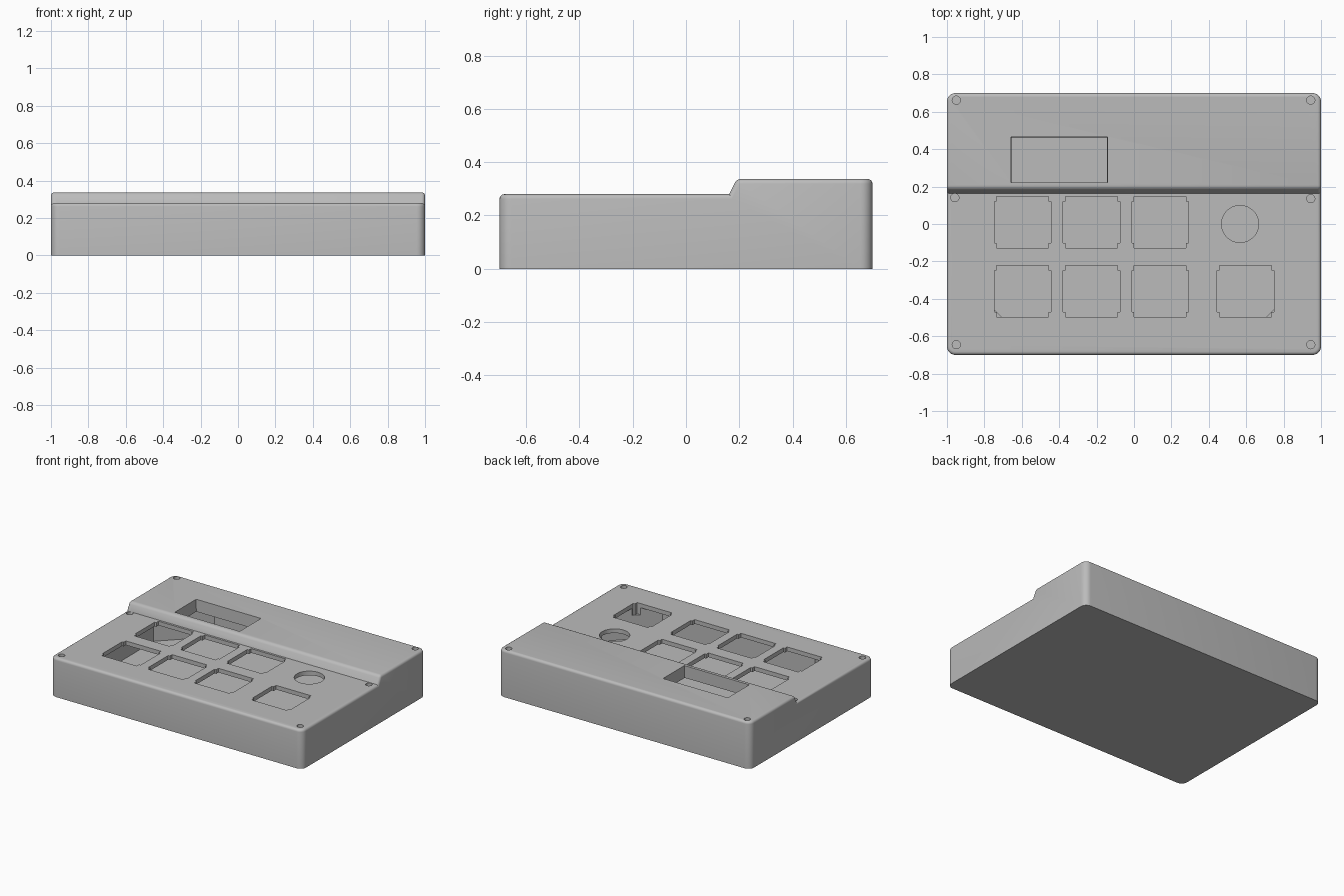
import bpy, bmesh, math

if "Cube" in bpy.data.objects:
    bpy.data.objects.remove(bpy.data.objects["Cube"])

grey = bpy.data.materials.new("plastic_grey")
grey.diffuse_color = (0.5, 0.5, 0.5, 1)
grey.use_nodes = True
grey.node_tree.nodes["Principled BSDF"].inputs["Base Color"].default_value = grey.diffuse_color


def new_object(name, bm):
    mesh = bpy.data.meshes.new(name)
    bmesh.ops.recalc_face_normals(bm, faces=bm.faces)
    bm.to_mesh(mesh)
    bm.free()
    mesh.materials.append(grey)
    ob = bpy.data.objects.new(name, mesh)
    bpy.context.collection.objects.link(ob)
    return ob


def add_prism(bm, points, direction):
    """Close a polygon and extrude it along a direction."""
    face = bm.faces.new([bm.verts.new(p) for p in points])
    ext = bmesh.ops.extrude_face_region(bm, geom=[face])
    verts = [v for v in ext["geom"] if isinstance(v, bmesh.types.BMVert)]
    bmesh.ops.translate(bm, verts=verts, vec=direction)


def cut(target, name, bm):
    """Subtract a cutter mesh from the target and discard it."""
    cutter = new_object(name, bm)
    cutter.hide_render = True
    mod = target.modifiers.new(name, 'BOOLEAN')
    mod.operation, mod.solver, mod.object = 'DIFFERENCE', 'EXACT', cutter
    bpy.context.view_layer.objects.active = target
    bpy.ops.object.modifier_apply(modifier=name)
    bpy.data.objects.remove(cutter, do_unlink=True)


def circle(x, y, z, r, n):
    return [(x + r * math.cos(2 * math.pi * i / n),
             y + r * math.sin(2 * math.pi * i / n), z) for i in range(n)]


# Case body: stepped side profile extruded across the width
bm = bmesh.new()
profile = [(-0.7, 0), (0.7, 0), (0.7, 0.337), (0.19, 0.337), (0.162, 0.28), (-0.7, 0.28)]
add_prism(bm, [(-1, y, z) for y, z in profile], (2, 0, 0))
bmesh.ops.recalc_face_normals(bm, faces=bm.faces)


def is_vertical(e):
    a, b = (v.co for v in e.verts)
    return abs(a.z - b.z) > 0.2


bmesh.ops.bevel(bm, geom=[e for e in bm.edges if is_vertical(e)], offset=0.045,
                segments=6, profile=0.5, affect='EDGES')
bm.normal_update()


# Rounded upper rim and step crest
def is_rim(e):
    if min(v.co.z for v in e.verts) < 0.2:
        return False
    za, zb = sorted(f.normal.z for f in e.link_faces)
    crest = all(abs(v.co.y - 0.19) < 0.01 for v in e.verts)
    return crest or (za < 0.1 and zb > 0.3)


bmesh.ops.bevel(bm, geom=[e for e in bm.edges if is_rim(e)], offset=0.018,
                segments=4, profile=0.5, affect='EDGES')
case = new_object("case", bm)

# Hollow interior with diagonal corner posts
bm = bmesh.new()
X, Y, C = 0.89, 0.6, 0.285
octagon = [(-X + C, -Y), (X - C, -Y), (X, -Y + C), (X, Y - C),
           (X - C, Y), (-X + C, Y), (-X, Y - C), (-X, -Y + C)]
add_prism(bm, [(x, y, 0.03) for x, y in octagon], (0, 0, 0.22))
cut(case, "cavity", bm)

# Button openings with notched corners
bm = bmesh.new()
W, H, N = 0.152, 0.137, 0.013
buttons = [(x, y) for x in (-0.595, -0.228, 0.14) for y in (0.01, -0.36)] + [(0.597, -0.36)]
for x, y in buttons:
    outline = []
    for sx, sy in ((-1, -1), (1, -1), (1, 1), (-1, 1)):
        corner = [(sx * W, sy * (H - 2 * N)), (sx * (W - N), sy * (H - 2 * N)),
                  (sx * (W - N), sy * H)]
        outline += corner if sx * sy > 0 else corner[::-1]
    add_prism(bm, [(x + px, y + py, 0.2) for px, py in outline], (0, 0, 0.2))
# Round knob opening
add_prism(bm, circle(0.567, 0, 0.2, 0.099, 48), (0, 0, 0.2))
cut(case, "control_openings", bm)

# Display window, slightly wider at the top
bm = bmesh.new()
add_prism(bm, [(-0.653, 0.222, 0.2), (-0.147, 0.222, 0.2),
               (-0.147, 0.46, 0.2), (-0.653, 0.46, 0.2)], (0, 0, 0.3))
for v in bm.verts:
    if v.co.z > 0.4:
        v.co.x += 0.01 if v.co.x > -0.4 else -0.01
        v.co.y += 0.01 if v.co.y > 0.3 else 0
cut(case, "display_window", bm)

# Screw holes
bm = bmesh.new()
for x, y in ((-0.95, 0.662), (0.945, 0.662), (-0.958, 0.141), (0.945, 0.136),
             (-0.95, -0.645), (0.945, -0.645)):
    add_prism(bm, circle(x, y, 0.1, 0.022, 20), (0, 0, 0.4))
cut(case, "screw_holes", bm)

# Smooth the roundings, keep hard edges
bpy.ops.object.select_all(action='DESELECT')
case.select_set(True)
bpy.context.view_layer.objects.active = case
bpy.ops.object.shade_smooth_by_angle(angle=math.radians(30))
